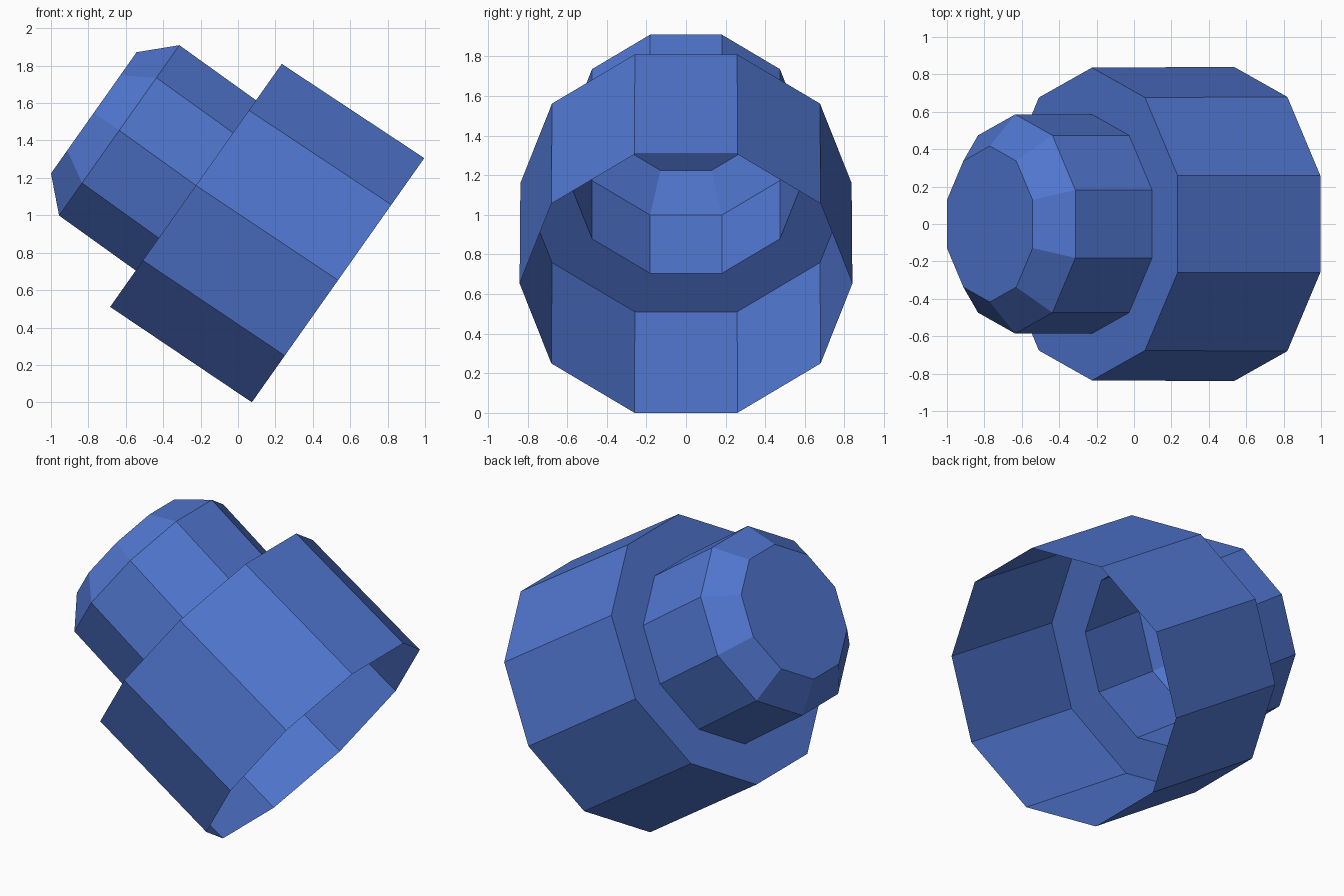
import bpy, bmesh, math
from mathutils import Vector

cube = bpy.data.objects.get("Cube")
if cube:
    bpy.data.objects.remove(cube, do_unlink=True)

SIDES = 10
side = Vector((0, 1, 0))             # across the tilted section
up = Vector((0.577, 0, 0.817))       # up the tilted section

# Rings from the open mouth to the closed cap: centre x, centre z, radius
rings = [
    (0.535, 0.653, 0.840),    # open mouth
    (-0.225, 1.160, 0.836),   # outer edge of the step
    (-0.225, 1.160, 0.586),   # inner edge of the step
    (-0.635, 1.454, 0.586),   # end of the neck
    (-0.771, 1.548, 0.417),   # bevelled cap
]

blue = bpy.data.materials.new("blue")
blue.use_nodes = True
colour = (0.08, 0.18, 0.62, 1)
blue.diffuse_color = colour
blue.node_tree.nodes["Principled BSDF"].inputs["Base Color"].default_value = colour


def add_ring(bm, x, z, radius):
    verts = []
    for i in range(SIDES):
        a = math.tau * i / SIDES
        offset = side * math.cos(a) + up * math.sin(a)
        verts.append(bm.verts.new(Vector((x, 0, z)) + offset * radius))
    return verts


# Hollow stepped shell, open at the wide end
bm = bmesh.new()
loops = [add_ring(bm, *r) for r in rings]
for low, high in zip(loops, loops[1:]):
    for i in range(SIDES):
        j = (i + 1) % SIDES
        bm.faces.new((low[j], low[i], high[i], high[j]))
cap = bm.faces.new(loops[-1])

# Turn all faces outwards, judged by the cap
bmesh.ops.recalc_face_normals(bm, faces=bm.faces)
bm.normal_update()
if cap.normal.x > 0:
    bmesh.ops.reverse_faces(bm, faces=bm.faces)

mesh = bpy.data.meshes.new("stepped_shell")
bm.to_mesh(mesh)
bm.free()
mesh.materials.append(blue)
shell = bpy.data.objects.new("stepped_shell", mesh)
bpy.context.collection.objects.link(shell)
